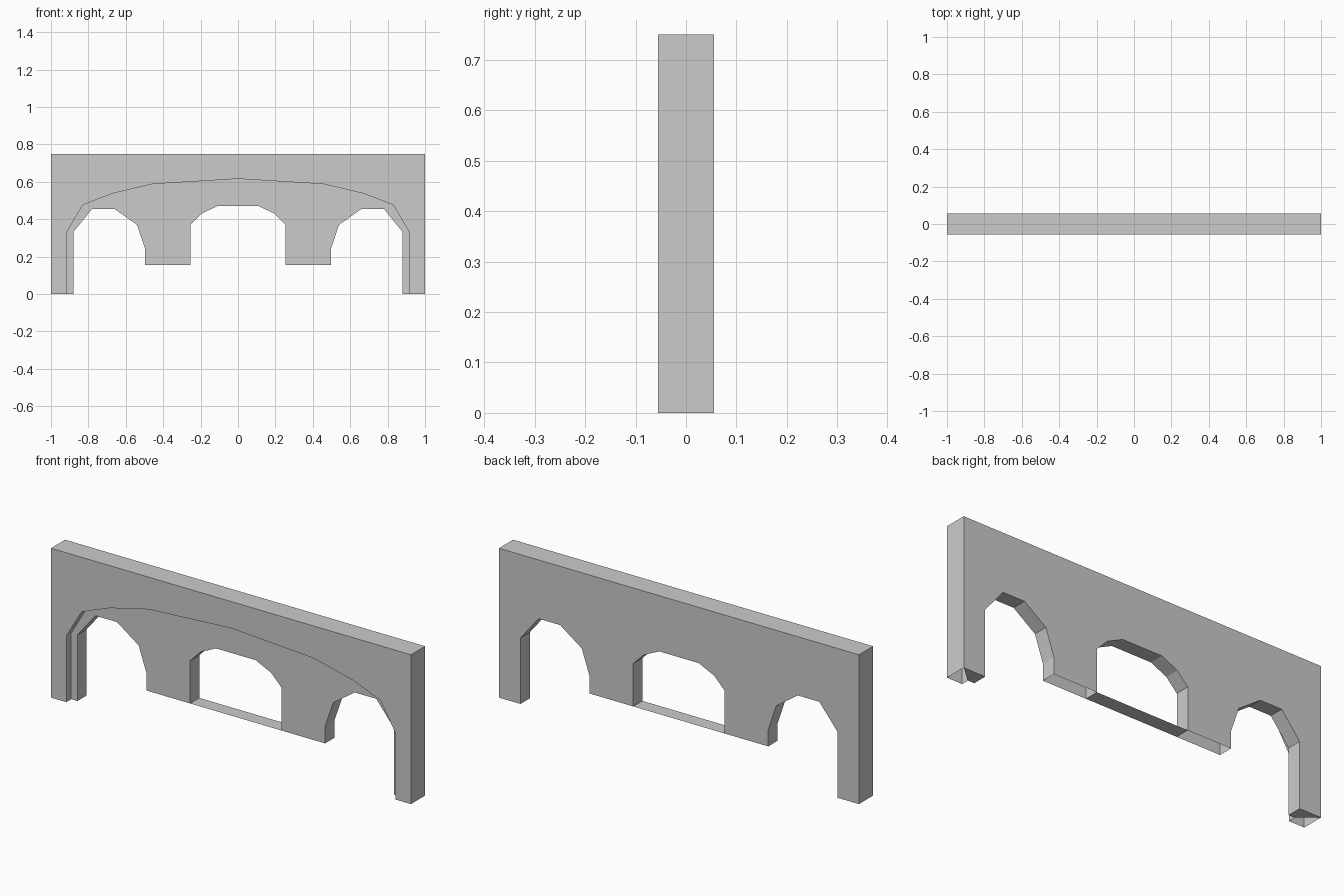
import bpy

if "Cube" in bpy.data.objects:
    bpy.data.objects.remove(bpy.data.objects["Cube"])

FRONT, PANEL, BACK = -0.056, -0.017, 0.056
BASE, TOP = 0.155, 0.75

# Left-half profiles in (x, z); every part is mirrored across x = 0
outline = [(0, TOP), (-1, TOP), (-1, 0)]
arch = [(-0.915, 0), (-0.915, 0.332), (-0.83, 0.476), (-0.673, 0.537),
        (-0.458, 0.588), (0, 0.616)]
side_opening = [(-0.88, 0), (-0.88, 0.332), (-0.78, 0.455), (-0.66, 0.455),
                (-0.54, 0.37), (-0.496, 0.24), (-0.496, BASE)]
middle_opening = [(-0.254, BASE), (-0.254, 0.37), (-0.195, 0.43),
                  (-0.11, 0.47), (0, 0.47)]


def flat(points, y, flip=False):
    """Upright face; counterclockwise points face the front."""
    face = [(x, y, z) for x, z in points]
    return face[::-1] if flip else face


def walls(path, y0, y1):
    """Strip of quads running in depth along a profile."""
    return [[(a[0], y0, a[1]), (a[0], y1, a[1]), (b[0], y1, b[1]), (b[0], y0, b[1])]
            for a, b in zip(path, path[1:])]


def part(name, faces):
    verts, polys = [], []
    for face in faces:
        ids = []
        for v in face:
            if v not in verts:
                verts.append(v)
            ids.append(verts.index(v))
        polys.append(ids)
    mesh = bpy.data.meshes.new(name)
    mesh.from_pydata(verts, [], polys)
    obj = bpy.data.objects.new(name, mesh)
    bpy.context.collection.objects.link(obj)
    mirror = obj.modifiers.new("mirror", 'MIRROR')
    mirror.use_clip = True
    return obj


# Raised frame: front face, top and ends, reveal of the wide arch
part("front_frame", [flat(outline + arch, FRONT)]
     + walls(outline, FRONT, BACK) + walls(arch, FRONT, PANEL))

# Recessed panel with the jambs of its openings
part("recessed_panel", [flat(side_opening + middle_opening + arch[::-1], PANEL)]
     + walls(side_opening, PANEL, BACK) + walls(middle_opening, PANEL, BACK))

# Plain back face
part("back_wall", [flat(outline + side_opening + middle_opening, BACK, True)])

# Thin sill under the middle opening (pillar undersides stay open)
part("window_sill", walls([(-0.254, BASE), (0, BASE)], PANEL, BACK))

# Partial underside of each leg
part("leg_foot", [[(-1, BACK, 0), (-0.88, BACK, 0), (-0.88, PANEL, 0), (-0.915, PANEL, 0)]])
